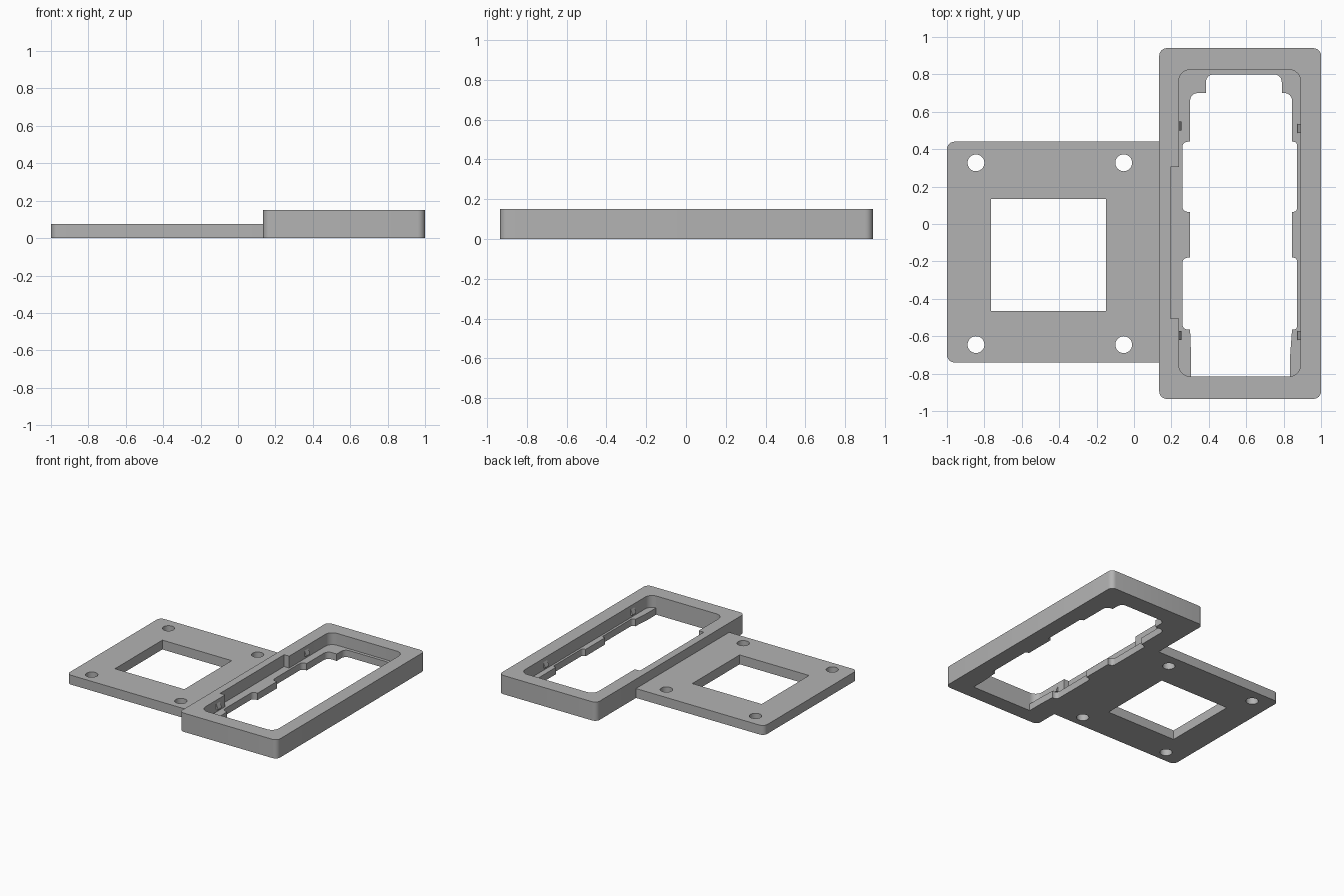
import bpy, bmesh
from math import pi, sin, cos
from mathutils import Vector

cube = bpy.data.objects.get("Cube")
if cube:
    bpy.data.objects.remove(cube, do_unlink=True)

grey = bpy.data.materials.new("light grey plastic")
grey.use_nodes = True
grey.diffuse_color = (0.45, 0.45, 0.45, 1)
grey.node_tree.nodes["Principled BSDF"].inputs["Base Color"].default_value = (0.45, 0.45, 0.45, 1)


def outline(corners, steps=6):
    """Round each right-angled corner (x, y, radius)."""
    pts = []
    for i, (x, y, r) in enumerate(corners):
        p = Vector((x, y))
        if r == 0:
            pts.append(p)
            continue
        to_prev = (Vector(corners[i - 1][:2]) - p).normalized()
        to_next = (Vector(corners[(i + 1) % len(corners)][:2]) - p).normalized()
        centre = p + (to_prev + to_next) * r
        for k in range(steps + 1):
            t = k / steps * pi / 2
            pts.append(centre - to_next * r * cos(t) - to_prev * r * sin(t))
    return pts


def prism(name, pts, z0, z1):
    """Extrude a flat outline upward."""
    bm = bmesh.new()
    face = bm.faces.new([bm.verts.new((x, y, z0)) for x, y in pts])
    top = bmesh.ops.extrude_face_region(bm, geom=[face])["geom"]
    verts = [v for v in top if isinstance(v, bmesh.types.BMVert)]
    bmesh.ops.translate(bm, verts=verts, vec=(0, 0, z1 - z0))
    bmesh.ops.recalc_face_normals(bm, faces=bm.faces)
    mesh = bpy.data.meshes.new(name)
    bm.to_mesh(mesh)
    bm.free()
    mesh.materials.append(grey)
    obj = bpy.data.objects.new(name, mesh)
    bpy.context.collection.objects.link(obj)
    return obj


def rect(x0, x1, y0, y1, left=0, right=0):
    return outline([(x0, y0, left), (x1, y0, right), (x1, y1, right), (x0, y1, left)])


def activate(obj):
    bpy.ops.object.select_all(action="DESELECT")
    obj.select_set(True)
    bpy.context.view_layer.objects.active = obj


def cut(obj, cutter):
    activate(obj)
    mod = obj.modifiers.new("cut", "BOOLEAN")
    mod.operation, mod.solver, mod.object = "DIFFERENCE", "EXACT", cutter
    bpy.ops.object.modifier_apply(modifier=mod.name)
    bpy.data.objects.remove(cutter, do_unlink=True)


def smooth(obj):
    activate(obj)
    bpy.ops.object.shade_smooth_by_angle(angle=pi / 6)


# Mounting plate with a square window and four screw holes
FRAME_X = 0.135
plate = prism("mounting_plate", rect(-1, FRAME_X, -0.74, 0.44, left=0.04), 0, 0.075)
cut(plate, prism("window_cutter", rect(-0.765, -0.15, -0.465, 0.135), -0.1, 0.2))
for x in (-0.845, -0.055):
    for y in (-0.645, 0.327):
        ring = [(x + 0.045 * cos(a * pi / 16), y + 0.045 * sin(a * pi / 16)) for a in range(32)]
        cut(plate, prism("hole_cutter", ring, -0.1, 0.2))
smooth(plate)

# Tall frame with a cavity that leaves a ledge at the bottom
LEDGE = 0.055
frame = prism("display_frame", rect(FRAME_X, 1, -0.935, 0.94, 0.04, 0.04), 0, 0.15)
cut(frame, prism("cavity_cutter", rect(0.24, 0.89, -0.815, 0.825, 0.06, 0.06), LEDGE, 0.3))
cut(frame, prism("recess_cutter", rect(0.195, 0.3, -0.505, 0.305), LEDGE, 0.3))


# Opening through the ledge, with two notches on each long side
def ledge_side(shoulder, edge, notch, r):
    pts = [(shoulder, 0.80, 0.04), (shoulder, 0.70, 0), (edge, 0.70, 0.04)]
    for hi, lo in ((0.44, 0.065), (-0.18, -0.565)):
        pts += [(edge, hi, 0), (notch, hi, r), (notch, lo, r), (edge, lo, 0)]
    return pts


left = ledge_side(0.385, 0.30, 0.258, 0.03) + [(0.305, -0.70, 0), (0.305, -0.815, 0)]
right = ledge_side(0.79, 0.845, 0.872, 0.02) + [(0.835, -0.70, 0), (0.835, -0.815, 0)]
cut(frame, prism("opening_cutter", outline(left + right[::-1]), -0.1, 0.2))
smooth(frame)

# Small wedge-shaped snap clips on the long inner walls
for label, wall, tip, shift in (("left", 0.24, 0.255, 0), ("right", 0.89, 0.875, -0.012)):
    for end, y in (("back", 0.523), ("front", -0.595)):
        y += shift if end == "back" else 0
        clip = prism(f"{label}_{end}_clip", rect(min(wall, tip), max(wall, tip), y - 0.024, y + 0.024), 0.075, 0.12)
        for v in clip.data.vertices:
            if v.co.z > 0.1 and abs(v.co.x - tip) < 0.001:
                v.co.z = 0.085
